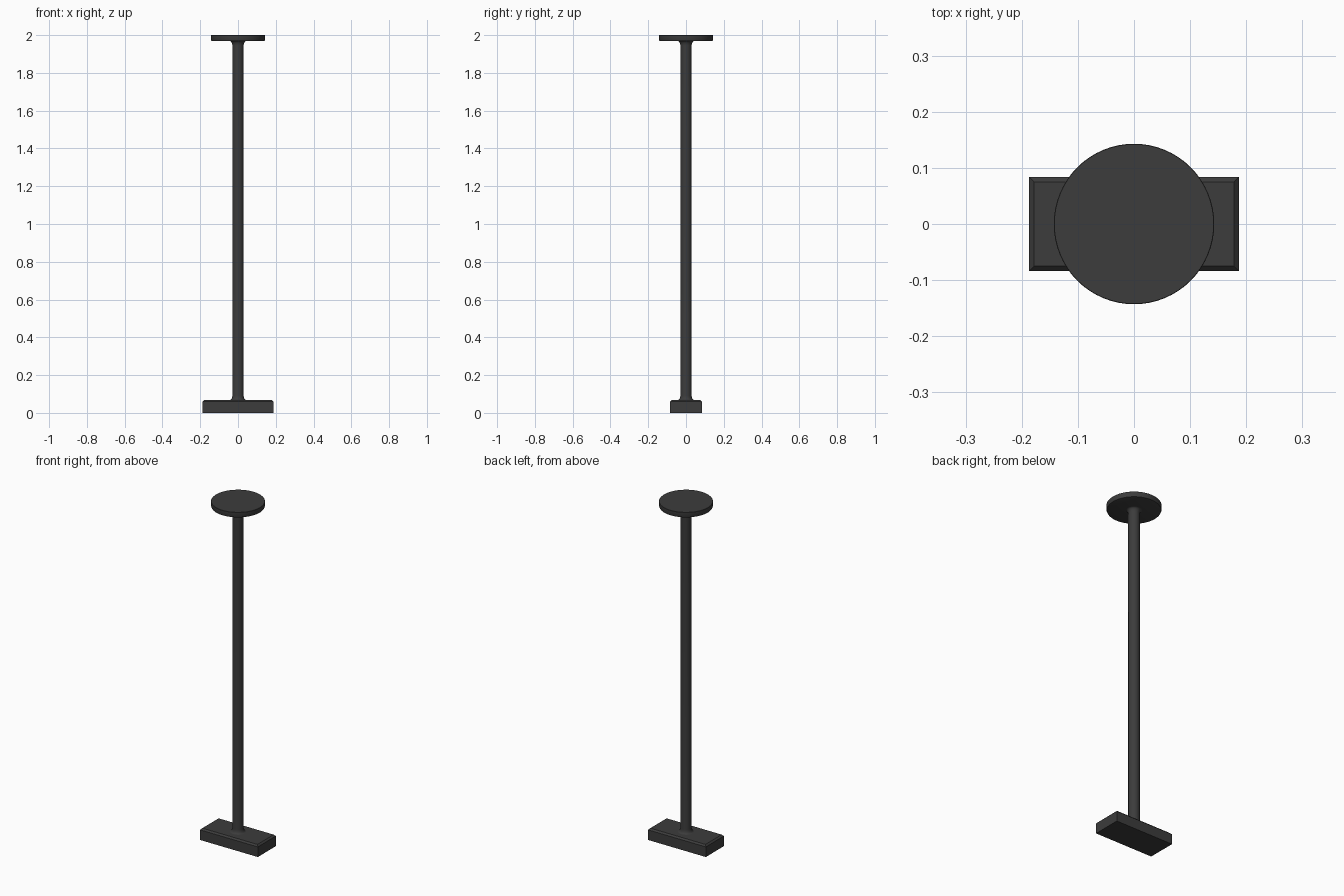
import bpy, bmesh, math

cube = bpy.data.objects.get("Cube")
if cube:
    bpy.data.objects.remove(cube, do_unlink=True)

# Single dark metal colour
metal = bpy.data.materials.new("dark_grey_metal")
metal.use_nodes = True
colour = (0.045, 0.045, 0.045, 1)
metal.diffuse_color = colour
metal.node_tree.nodes["Principled BSDF"].inputs["Base Color"].default_value = colour


def finish(name, bm):
    """Turn a bmesh into a smooth-by-angle object."""
    bmesh.ops.recalc_face_normals(bm, faces=bm.faces)
    mesh = bpy.data.meshes.new(name)
    bm.to_mesh(mesh)
    bm.free()
    mesh.materials.append(metal)
    obj = bpy.data.objects.new(name, mesh)
    bpy.context.collection.objects.link(obj)
    bpy.ops.object.select_all(action='DESELECT')
    obj.select_set(True)
    bpy.context.view_layer.objects.active = obj
    bpy.ops.object.shade_smooth_by_angle(angle=math.radians(30))
    return obj


def lathe(name, profile, sides):
    """Revolve (radius, height) points around z and cap both ends."""
    bm = bmesh.new()
    rings = []
    for r, z in profile:
        angles = [math.tau * i / sides for i in range(sides)]
        rings.append([bm.verts.new((r * math.cos(a), r * math.sin(a), z)) for a in angles])
    for low, high in zip(rings, rings[1:]):
        for i in range(sides):
            j = (i + 1) % sides
            bm.faces.new((low[i], low[j], high[j], high[i]))
    bm.faces.new(rings[0])
    bm.faces.new(rings[-1])
    return finish(name, bm)


# Rectangular foot with a chamfered top rim
WIDTH, DEPTH, HEIGHT, CHAMFER = 0.374, 0.168, 0.068, 0.009
bm = bmesh.new()
bmesh.ops.create_cube(bm, size=1)
for v in bm.verts:
    v.co = (v.co.x * WIDTH, v.co.y * DEPTH, (v.co.z + 0.5) * HEIGHT)
rim = [e for e in bm.edges if all(v.co.z > HEIGHT / 2 for v in e.verts)]
bmesh.ops.bevel(bm, geom=rim, offset=CHAMFER, segments=1, affect='EDGES')
finish("foot_block", bm)

# Round pole with a concave flare where it meets each end
POLE, FLARE = 0.03, 0.013
RISE = 0.025
DISC_BOTTOM = 1.968
curve = []
for i in range(7):
    a = math.radians(15 * i)
    curve.append((POLE + FLARE * (1 - math.sin(a)), RISE * (1 - math.cos(a))))
lower = [(r, HEIGHT + h) for r, h in curve]
upper = [(r, DISC_BOTTOM - h) for r, h in reversed(curve)]
lathe("pole", lower + upper, 32)

# Round top plate with softened edges
R = 0.143
lathe("top_plate", [(R - 0.007, DISC_BOTTOM), (R - 0.002, DISC_BOTTOM + 0.002),
                    (R, DISC_BOTTOM + 0.007), (R, 1.999), (R - 0.001, 2.0)], 64)
